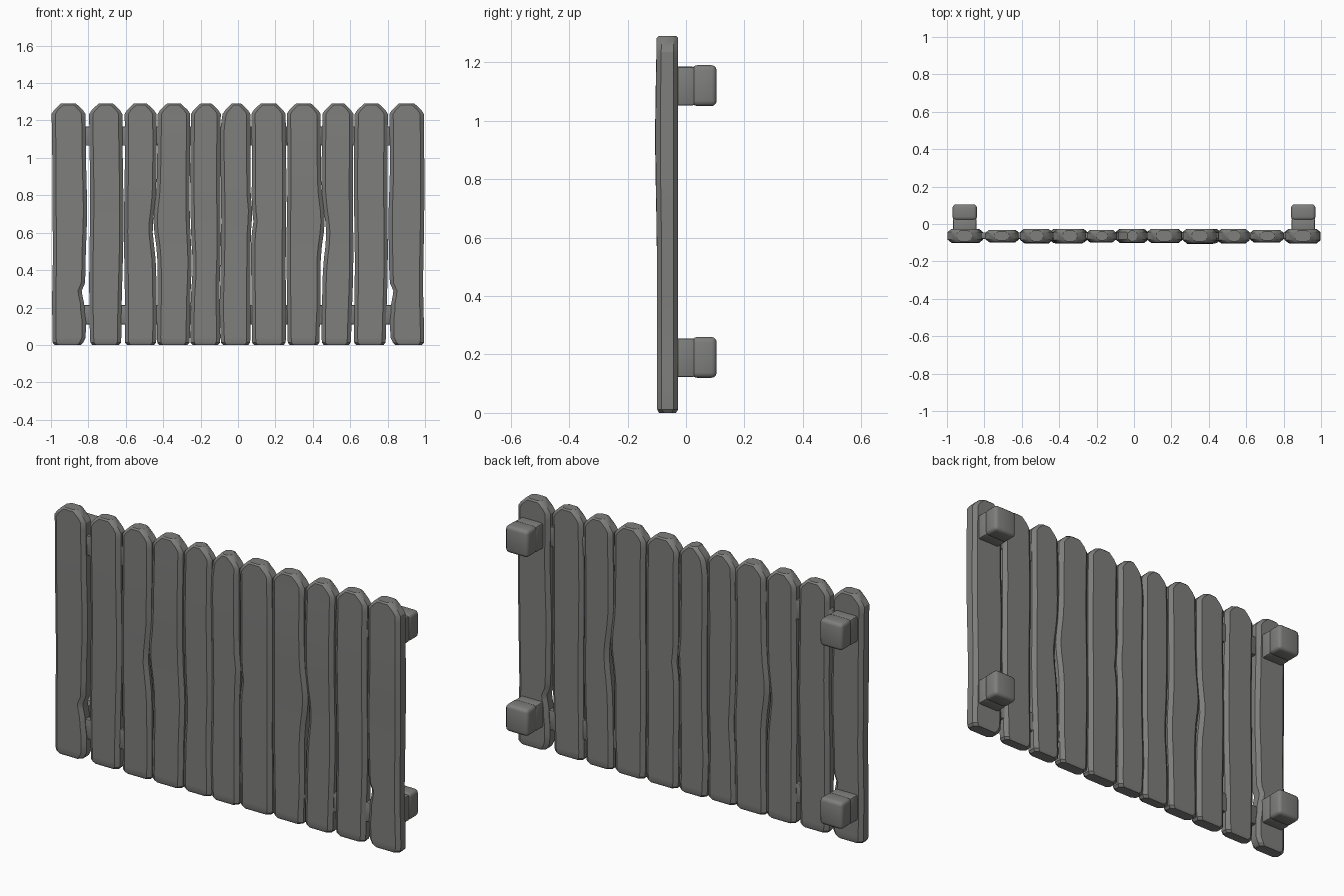
import bpy, bmesh, math, random

if "Cube" in bpy.data.objects:
    bpy.data.objects.remove(bpy.data.objects["Cube"])

random.seed(4)

wood = bpy.data.materials.new("weathered grey wood")
wood.diffuse_color = (0.21, 0.21, 0.205, 1)
wood.use_nodes = True
wood.node_tree.nodes["Principled BSDF"].inputs["Base Color"].default_value = wood.diffuse_color


def finish(name, bm, angle=32):
    bmesh.ops.recalc_face_normals(bm, faces=bm.faces)
    me = bpy.data.meshes.new(name)
    bm.to_mesh(me)
    bm.free()
    ob = bpy.data.objects.new(name, me)
    bpy.context.collection.objects.link(ob)
    me.materials.append(wood)
    bpy.ops.object.select_all(action='DESELECT')
    ob.select_set(True)
    bpy.context.view_layer.objects.active = ob
    bpy.ops.object.shade_smooth_by_angle(angle=math.radians(angle))
    return ob


def bump(z, dents):
    return sum(d * math.exp(-((z - c) / w) ** 2) for c, w, d in dents)


def plank(name, x0, x1, left=(), right=(), front=-0.098, back=-0.028):
    """Loft chamfered eight-sided rings up the plank; dents are (z, spread, dx)."""
    levels = [(0, .012), (.012, .002)] + [(z, 0) for z in
              (.04, .08, .13, .18, .22, .26, .29, .33, .39, .46, .53, .6, .66, .72,
               .8, .88, .97, 1.06, 1.15, 1.2, 1.235)] + [(1.255, .013), (1.283, .042), (1.29, .05)]
    bm = bmesh.new()
    rings = []
    ph = random.uniform(0, 6)
    bulge = random.uniform(0.002, 0.007)
    for z, inset in levels:
        wob = 0.0025 * math.sin(z * 7 + ph)
        l = x0 + inset + bump(z, left) + wob
        r = x1 - inset + bump(z, right) + wob * 0.6
        ease = 0.007 if z > 1.285 or z == 0 else 0
        f = front + ease - bulge * math.exp(-((z - 0.95) / 0.28) ** 2)
        b = back - ease
        c, d = 0.02, 0.016
        pts = [(l + c, f), (r - c, f), (r, f + d), (r, b - d),
               (r - c, b), (l + c, b), (l, b - d), (l, f + d)]
        rings.append([bm.verts.new((x, y, z)) for x, y in pts])
    for a, b in zip(rings, rings[1:]):
        for i in range(8):
            j = (i + 1) % 8
            bm.faces.new((a[i], a[j], b[j], b[i]))
    bm.faces.new(rings[0])
    bm.faces.new(rings[-1])
    finish(name, bm)


def box(name, x, y, z, bevel, segments=2):
    bm = bmesh.new()
    bmesh.ops.create_cube(bm, size=1)
    for v in bm.verts:
        v.co = [lo + (c + .5) * (hi - lo) for c, (lo, hi) in zip(v.co, (x, y, z))]
    bmesh.ops.bevel(bm, geom=list(bm.edges), offset=bevel, segments=segments,
                    profile=0.5, affect='EDGES')
    finish(name, bm, 40)


# Upright planks, left to right, with worn edges
chipped = [(.28, .035, -.022), (.2, .03, -.01), (.7, .2, .008), (0, .025, -.015)]
planks = [
    (-.995, -.815, [(.5, .2, .008)], chipped),
    (-.793, -.617, [], [(.6, .3, .004), (0, .3, -.008)]),
    (-.607, -.437, [], [(.62, .12, -.018)]),
    (-.432, -.257, [(.66, .12, -.018)], [(.45, .15, .008)]),
    (-.253, -.093, [(.42, .12, .008)], [(.3, .15, -.006)]),
    (-.092, .067, [(1.25, .06, .012), (.2, .1, -.004)], [(.7, .06, .008)]),
    (.072, .255, [(.66, .06, .012)], [(.7, .3, .003)]),
    (.262, .442, [], [(.66, .13, .022), (.05, .1, -.008)]),
    (.449, .616, [(.6, .14, .022)], [(0, .3, -.01)]),
    (.622, .8, [], [(0, .3, -.008)]),
    (.812, .995, [(z, w, -d) for z, w, d in chipped], [(.3, .2, -.004)]),
]
for n, (a, b, l, r) in enumerate(planks):
    thin = n in (1, 4, 9)
    plank(f"plank_{n + 1}", a, b, l, r,
          front=-.095 if thin else -.099, back=-.032 if thin else -.027)

# Thin rails hidden in the plank thickness, seen through the gaps
for name, z in (("upper_rail", (1.065, 1.168)), ("lower_rail", (.11, .213))):
    box(name, (-.9, .9), (-.08, -.045), z, .006)

# Stub blocks on the back of the end planks, in two pieces with a split line
for side, sx in (("left", -1), ("right", 1)):
    for level, z0 in (("upper", 1.05), ("lower", .12)):
        xs = sorted((sx * .84, sx * .97))
        box(f"{level}_{side}_block_neck", (xs[0] + .003, xs[1] - .003), (-.05, .03),
            (z0 + .002, z0 + .135), .008)
        box(f"{level}_{side}_block_end", xs, (.02, .105), (z0, z0 + .14), .018, 3)
